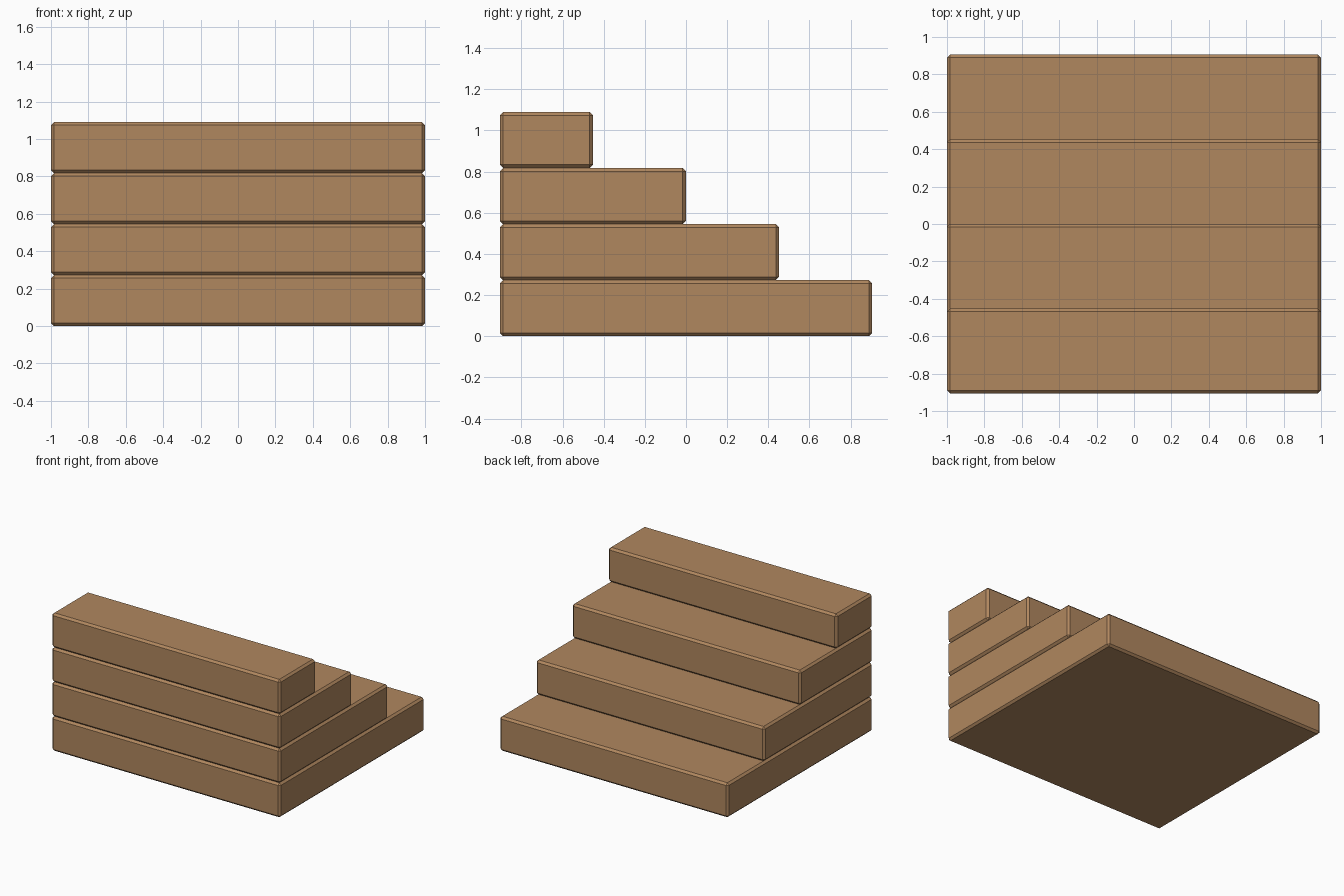
import bpy
import bmesh

if "Cube" in bpy.data.objects:
    bpy.data.objects.remove(bpy.data.objects["Cube"])

WIDTH, DEPTH, RISE, STEPS, CHAMFER = 2.0, 1.81, 0.2725, 4, 0.016

wood = bpy.data.materials.new("warm_wood")
wood.diffuse_color = (0.434, 0.242, 0.114, 1.0)
wood.use_nodes = True
wood.node_tree.nodes["Principled BSDF"].inputs["Base Color"].default_value = wood.diffuse_color


def chamfered_box(name, size, centre):
    bm = bmesh.new()
    bmesh.ops.create_cube(bm, size=1.0)
    for v in bm.verts:
        v.co = [v.co[i] * size[i] + centre[i] for i in range(3)]
    bmesh.ops.bevel(bm, geom=bm.edges[:], offset=CHAMFER, segments=1,
                    profile=0.5, affect='EDGES')
    mesh = bpy.data.meshes.new(name)
    bm.to_mesh(mesh)
    bm.free()
    mesh.materials.append(wood)
    obj = bpy.data.objects.new(name, mesh)
    bpy.context.collection.objects.link(obj)
    return obj


# Stacked slabs, flush at the front (-y), each one tread shorter than the one below
for i in range(STEPS):
    depth = DEPTH * (STEPS - i) / STEPS
    chamfered_box(f"step_{i + 1}", (WIDTH, depth, RISE),
                  (0, -DEPTH / 2 + depth / 2, RISE * (i + 0.5)))
